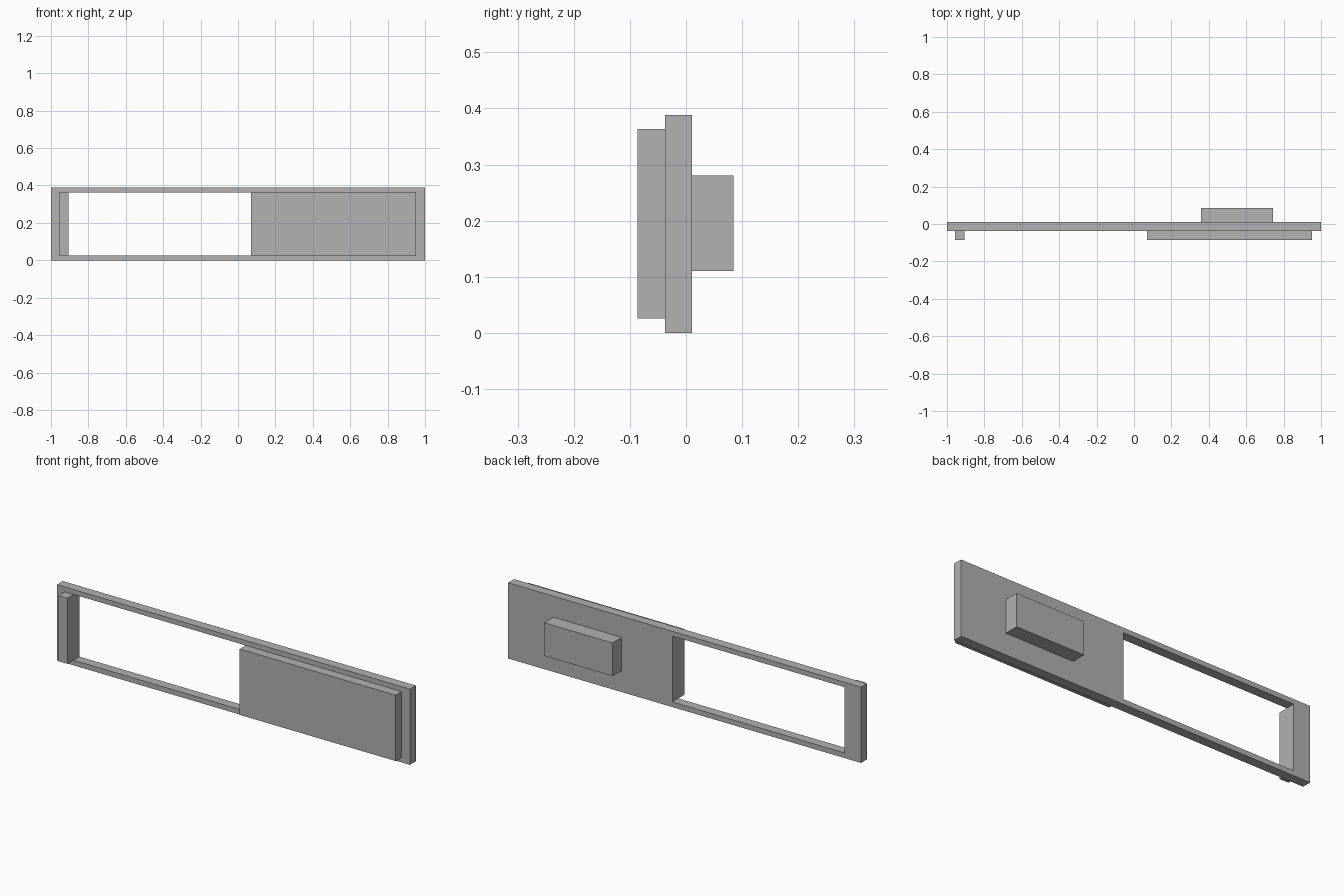
import bpy
import bmesh

cube = bpy.data.objects.get("Cube")
if cube:
    bpy.data.objects.remove(cube, do_unlink=True)

# Single grey material
grey = bpy.data.materials.new("plain grey")
grey.use_nodes = True
colour = (0.445, 0.445, 0.445, 1)
grey.diffuse_color = colour
grey.node_tree.nodes["Principled BSDF"].inputs["Base Color"].default_value = colour

# Shared depth layers, front to back, and the window opening
FRONT, PLATE_FRONT, PLATE_BACK, BACK = -0.086, -0.037, 0.011, 0.085
HEIGHT = 0.388
LOW, HIGH = 0.026, 0.363
OPEN_LEFT, OPEN_RIGHT = -0.906, 0.07


def finish(name, bm):
    bmesh.ops.recalc_face_normals(bm, faces=bm.faces)
    mesh = bpy.data.meshes.new(name)
    bm.to_mesh(mesh)
    bm.free()
    mesh.materials.append(grey)
    obj = bpy.data.objects.new(name, mesh)
    bpy.context.collection.objects.link(obj)
    return obj


def box(name, xs, ys, zs):
    bm = bmesh.new()
    bmesh.ops.create_cube(bm, size=1)
    for v in bm.verts:
        v.co = [lim[0] if c < 0 else lim[1] for c, lim in zip(v.co, (xs, ys, zs))]
    return finish(name, bm)


def framed_plate(name, outer, inner, ys):
    """Rectangular plate with a rectangular opening; rectangles are x0, x1, z0, z1."""
    bm = bmesh.new()

    def loop(x0, x1, z0, z1):
        return [bm.verts.new((x, ys[0], z)) for x, z in
                ((x0, z0), (x1, z0), (x1, z1), (x0, z1))]

    a, b = loop(*outer), loop(*inner)
    faces = [bm.faces.new((a[i], a[(i + 1) % 4], b[(i + 1) % 4], b[i]))
             for i in range(4)]
    extruded = bmesh.ops.extrude_face_region(bm, geom=faces, use_keep_orig=True)["geom"]
    for v in extruded:
        if isinstance(v, bmesh.types.BMVert):
            v.co.y = ys[1]
    return finish(name, bm)


# Main plate with its long opening
framed_plate("frame_plate", (-1, 1, 0, HEIGHT),
             (OPEN_LEFT, OPEN_RIGHT, LOW, HIGH), (PLATE_FRONT, PLATE_BACK))

# Raised parts on the front
box("front_panel", (OPEN_RIGHT, 0.953), (FRONT, PLATE_FRONT), (LOW, HIGH))
box("front_end_strip", (-0.957, OPEN_LEFT), (FRONT, PLATE_FRONT), (LOW, HIGH))

# Block on the back
box("back_block", (0.357, 0.744), (PLATE_BACK, BACK), (0.11, 0.28))
